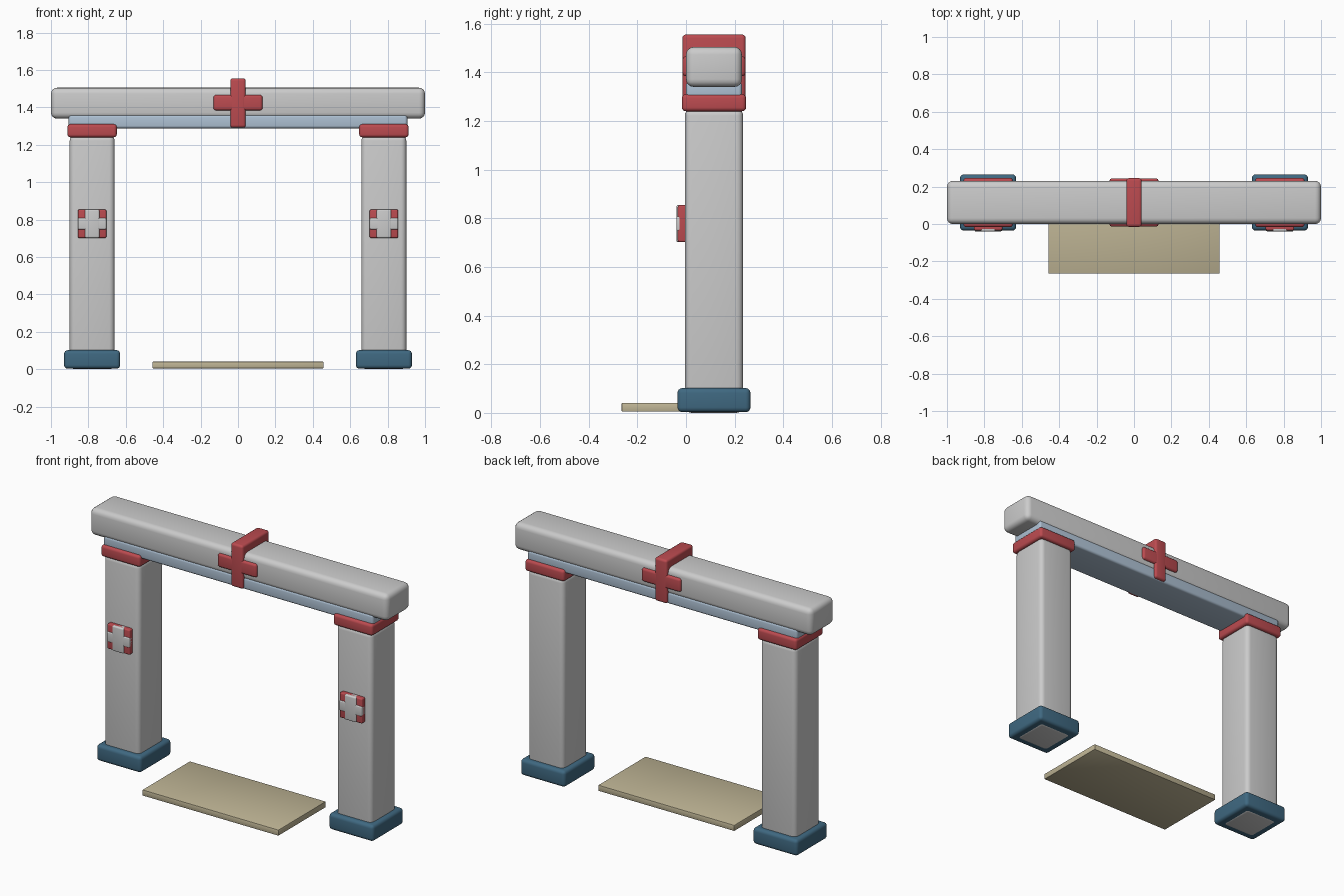
import bpy

if "Cube" in bpy.data.objects:
    bpy.data.objects.remove(bpy.data.objects["Cube"])

YC = 0.115  # depth centre of the gateway


def material(name, rgb):
    m = bpy.data.materials.new(name)
    m.diffuse_color = (*rgb, 1)
    m.use_nodes = True
    m.node_tree.nodes["Principled BSDF"].inputs["Base Color"].default_value = m.diffuse_color
    return m


RED = material("red", (0.50, 0.07, 0.08))
NAVY = material("navy", (0.05, 0.14, 0.22))
SKY = material("pale_blue", (0.42, 0.53, 0.65))
SAND = material("sand", (0.52, 0.46, 0.30))
GREY = None


def box(name, x, y, z, bevel, mat, segments=4):
    """Rounded box from (min, max) ranges on each axis."""
    bpy.ops.mesh.primitive_cube_add(size=1)
    ob = bpy.context.object
    ob.name = name
    ob.location = [(r[0] + r[1]) / 2 for r in (x, y, z)]
    ob.scale = [r[1] - r[0] for r in (x, y, z)]
    bpy.ops.object.transform_apply(location=False, rotation=False, scale=True)
    mod = ob.modifiers.new("bevel", "BEVEL")
    mod.width, mod.segments = bevel, segments
    bpy.ops.object.modifier_apply(modifier="bevel")
    bpy.ops.object.shade_smooth_by_angle()
    if mat:
        ob.data.materials.append(mat)
    return ob


def around(c, half):
    return (c - half, c + half)


# Pillars with feet, collars and front badges
for side, cx in (("left", -0.78), ("right", 0.78)):
    box(side + "_pillar", around(cx, 0.12), around(YC, 0.12), (0, 1.25), 0.028, GREY)
    box(side + "_foot", around(cx, 0.15), around(YC, 0.15), (0.003, 0.102), 0.02, NAVY)
    box(side + "_collar", around(cx, 0.132), around(YC, 0.132), (1.24, 1.31), 0.016, RED)
    box(side + "_badge_plate", around(cx, 0.076), (-0.034, 0.01), (0.702, 0.854), 0.008, RED)
    box(side + "_badge_upright", around(cx, 0.039), (-0.04, 0.0), (0.702, 0.854), 0.008, GREY)
    box(side + "_badge_bar", around(cx, 0.076), (-0.039, 0.0), (0.747, 0.809), 0.008, GREY)

# Lintel and top beam
box("lintel", (-0.905, 0.905), around(YC, 0.115), (1.288, 1.36), 0.014, SKY)
box("top_beam", (-1, 1), around(YC, 0.115), (1.34, 1.505), 0.032, GREY)

# Cross wrapped through the beam
box("cross_upright", around(0, 0.041), around(YC, 0.13), (1.292, 1.555), 0.014, RED)
box("cross_arms", around(0, 0.131), around(YC, 0.129), (1.384, 1.466), 0.014, RED)

# Floor mat
box("floor_mat", around(0, 0.457), (-0.265, 0.19), (0.005, 0.041), 0.004, SAND, 2)
